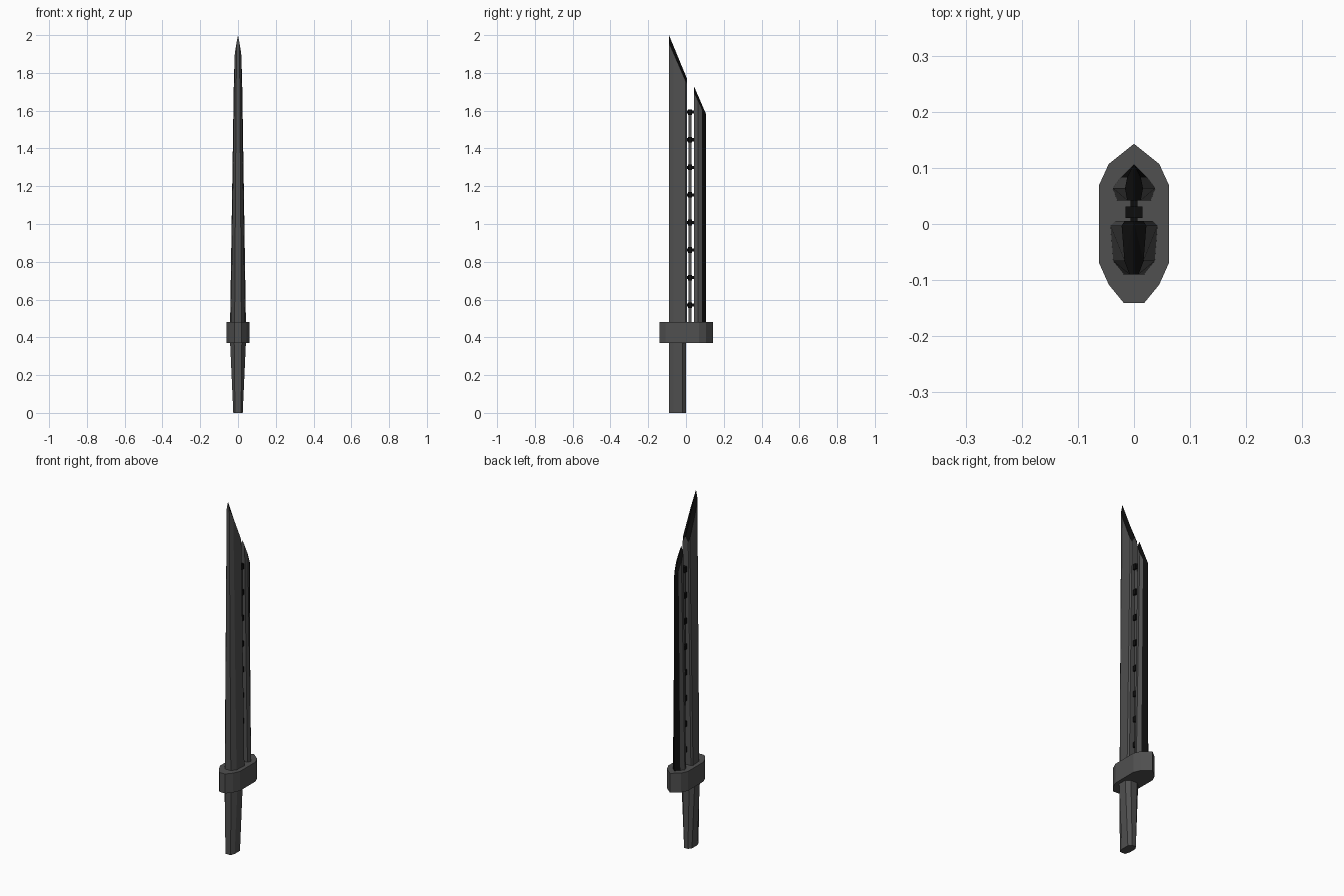
import bpy, bmesh

if "Cube" in bpy.data.objects:
    bpy.data.objects.remove(bpy.data.objects["Cube"])


def material(name, v):
    m = bpy.data.materials.new(name)
    m.diffuse_color = (v, v, v, 1)
    m.use_nodes = True
    m.node_tree.nodes["Principled BSDF"].inputs["Base Color"].default_value = m.diffuse_color
    return m


STEEL = material("dark_steel", 0.08)
EDGE = material("black_edge", 0.004)


def finish(bm, name):
    bmesh.ops.remove_doubles(bm, verts=bm.verts, dist=0.0002)
    bmesh.ops.recalc_face_normals(bm, faces=bm.faces)
    me = bpy.data.meshes.new(name)
    bm.to_mesh(me)
    bm.free()
    me.materials.append(STEEL)
    me.materials.append(EDGE)
    ob = bpy.data.objects.new(name, me)
    bpy.context.collection.objects.link(ob)
    return ob


def loft(name, low, high, ridge=None, black_sides=0):
    """Loft mirrored half sections (x, y, z), listed from back to front.
    ridge = (back, front) points of a black sharpened tip on x = 0."""
    bm = bmesh.new()

    def half(pts, s):
        return [bm.verts.new((s * x, y, z)) for x, y, z in pts]
    lr, ll, hr, hl = half(low, 1), half(low, -1), half(high, 1), half(high, -1)
    for a, b in ((lr, hr), (ll, hl)):
        for i in range(len(a) - 1):
            f = bm.faces.new((a[i], a[i + 1], b[i + 1], b[i]))
            f.material_index = int(i < black_sides)
    for i in (0, -1):
        bm.faces.new((lr[i], ll[i], hl[i], hr[i]))
    bm.faces.new(lr + ll[::-1])
    if ridge:
        back, front = (bm.verts.new((0, y, z)) for y, z in ridge)
        for h in (hr, hl):
            for i in range(len(h) - 1):
                last = i == len(h) - 2
                mid = [front, back] if last else [back]
                bm.faces.new([h[i], h[i + 1]] + mid).material_index = 1
        bm.faces.new((hr[0], hl[0], back))
        bm.faces.new((hr[-1], hl[-1], front))
    else:
        bm.faces.new(hr + hl[::-1])
    return finish(bm, name)


def level(pts, z):
    return [(x, y, z) for x, y in pts]


def box(bm, x, y0, y1, z0, z1):
    r = bmesh.ops.create_cube(bm, size=1)
    for v in r["verts"]:
        v.co = (v.co.x * 2 * x, y0 + (v.co.y + .5) * (y1 - y0),
                z0 + (v.co.z + .5) * (z1 - z0))


# Grip, widening towards the guard
loft("grip",
     level([(.012, 0), (.025, -.018), (.025, -.065), (.016, -.09)], 0),
     level([(.02, 0), (.042, -.018), (.042, -.065), (.02, -.09)], .375))

# Guard
guard = [(0, .143), (.045, .107), (.062, .07), (.062, -.07), (.045, -.108), (.018, -.141)]
loft("guard", level(guard, .37), level(guard, .48))


# Long main blade with slanted, sharpened tip
def main_z(y):
    return 1.74 + (.005 - y) * 2.3


main_top = [(.017, .005), (.022, -.003), (.017, -.066), (.008, -.09)]
loft("main_blade",
     level([(.034, .005), (.042, -.003), (.037, -.066), (.018, -.09)], .47),
     [(x, y, main_z(y)) for x, y in main_top],
     ridge=((.005, 1.77), (-.09, 2.0)))

# Shorter rear blade with a black cutting edge
loft("rear_blade",
     level([(0, .107), (.023, .084), (.038, .064), (.03, .042)], .47),
     [(0, .107, 1.58), (.012, .084, 1.605), (.016, .064, 1.65), (.012, .042, 1.70)],
     ridge=((.107, 1.58), (.042, 1.73)), black_sides=1)

# Central rod between the blades
bm = bmesh.new()
box(bm, .006, .012, .03, .47, 1.6)
finish(bm, "centre_rod")

# Evenly spaced connectors
for i in range(8):
    z = .57 + i * .146
    bm = bmesh.new()
    box(bm, .006, 0, .046, z - .008, z + .008)
    box(bm, .015, .011, .031, z - .015, z + .015)
    ob = finish(bm, f"connector_{i + 1}")
    for p in ob.data.polygons:
        p.material_index = 1
